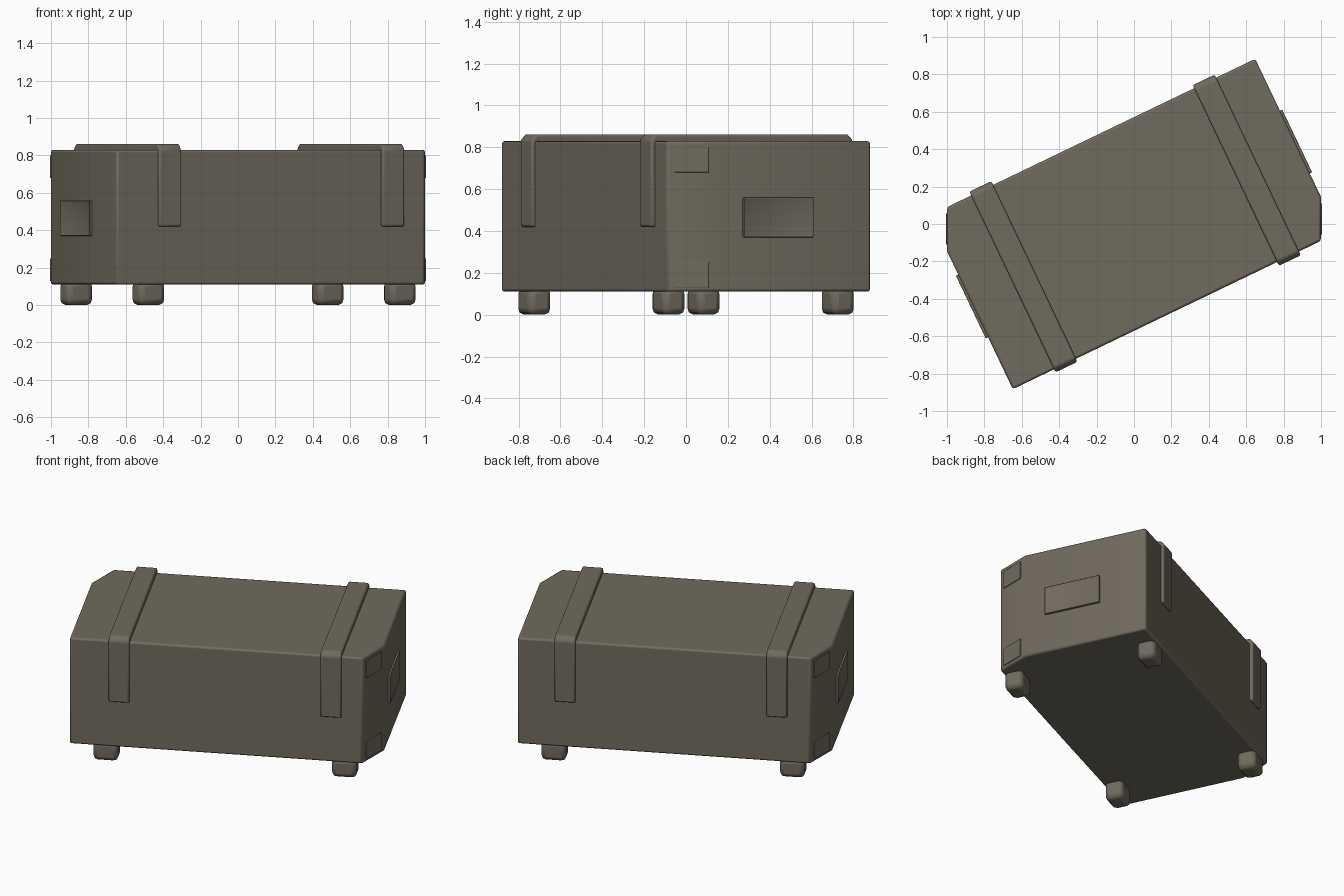
import bpy, bmesh, math
from mathutils import Matrix, Vector

TURN = math.radians(25.5)  # the chest stands at an angle

cube = bpy.data.objects.get("Cube")
if cube:
    bpy.data.objects.remove(cube)

olive = bpy.data.materials.new("drab olive")
olive.use_nodes = True
colour = (0.165, 0.146, 0.112, 1)
olive.diffuse_color = colour
bsdf = olive.node_tree.nodes["Principled BSDF"]
bsdf.inputs["Base Color"].default_value = colour
bsdf.inputs["Roughness"].default_value = 0.9


def finish(name, bm, bevel=0.0, half_turn=False):
    """Turn a bmesh into a bevelled object, optionally spun half round."""
    bmesh.ops.recalc_face_normals(bm, faces=bm.faces)
    mesh = bpy.data.meshes.new(name)
    bm.to_mesh(mesh)
    bm.free()
    mesh.materials.append(olive)
    obj = bpy.data.objects.new(name, mesh)
    bpy.context.collection.objects.link(obj)
    obj.rotation_euler.z = TURN + (math.pi if half_turn else 0)
    if bevel:
        mod = obj.modifiers.new("soft edges", "BEVEL")
        mod.width = bevel
        mod.segments = 2
    bpy.ops.object.select_all(action="DESELECT")
    obj.select_set(True)
    bpy.context.view_layer.objects.active = obj
    bpy.ops.object.shade_smooth_by_angle(angle=math.radians(40))
    return obj


def prism(points, offset):
    """Extrude a flat outline along an offset."""
    bm = bmesh.new()
    face = bm.faces.new([bm.verts.new(p) for p in points])
    out = bmesh.ops.extrude_face_region(bm, geom=[face])
    moved = [v for v in out["geom"] if isinstance(v, bmesh.types.BMVert)]
    bmesh.ops.translate(bm, verts=moved, vec=offset)
    return bm


# Body: long box with two opposite corners cut off
half = [(0.965, -0.3), (0.965, 0.518), (-0.862, 0.512)]
outline = half + [(-x, -y) for x, y in half]
finish("chest_body", prism([(x, y, 0.11) for x, y in outline], (0, 0, 0.72)), 0.012)

# Straps: wrapped over the top and halfway down both long sides
strap_half = [(0.535, 0.42), (0.535, 0.835), (0.51, 0.862)]
inner = [(0.5, 0.82), (0.5, 0.42)]
u_shape = strap_half + [(-y, z) for y, z in reversed(strap_half)]
u_shape += [(-y, z) for y, z in reversed(inner)] + inner
for name, x in (("right_strap", -0.655), ("left_strap", 0.668)):
    finish(name, prism([(x - 0.065, y, z) for y, z in u_shape], (0.13, 0, 0)), 0.01)

# Feet: squat rounded blocks
for side, sx in (("left", 1), ("right", -1)):
    for end, sy in (("front", -1), ("back", 1)):
        bm = bmesh.new()
        place = Matrix.Translation((0.745 * sx, 0.448 * sy, 0.065))
        bmesh.ops.create_cube(bm, size=1, matrix=place @ Matrix.Diagonal((0.155, 0.12, 0.13, 1)))
        finish(f"{end}_{side}_foot", bm, 0.03)

for side, spun in (("left", False), ("right", True)):
    # End handle: raised plate with a shallow sunken centre
    bm = prism([(0.96, -0.16, 0.37), (0.96, 0.21, 0.37),
                (0.96, 0.21, 0.56), (0.96, -0.16, 0.56)], (0.02, 0, 0))
    bm.normal_update()
    front = max(bm.faces, key=lambda f: f.calc_center_median().x)
    bmesh.ops.inset_region(bm, faces=[front], thickness=0.03, depth=0)
    bmesh.ops.translate(bm, verts=front.verts, vec=(-0.008, 0, 0))
    finish(f"{side}_end_handle", bm, 0.004, spun)

    # Corner plates on the cut corner, one high and one low
    a, b = Vector((0.862, -0.512, 0)), Vector((0.965, -0.3, 0))
    along = b - a
    out = Vector((along.y, -along.x, 0)).normalized() * 0.006
    for level, low, high in (("upper", 0.68, 0.8), ("lower", 0.13, 0.25)):
        p, q = a + along * 0.15, a + along * 0.85
        corners = [p + Vector((0, 0, low)), q + Vector((0, 0, low)),
                   q + Vector((0, 0, high)), p + Vector((0, 0, high))]
        finish(f"{level}_{side}_corner_plate", prism(corners, out), 0.002, spun)
